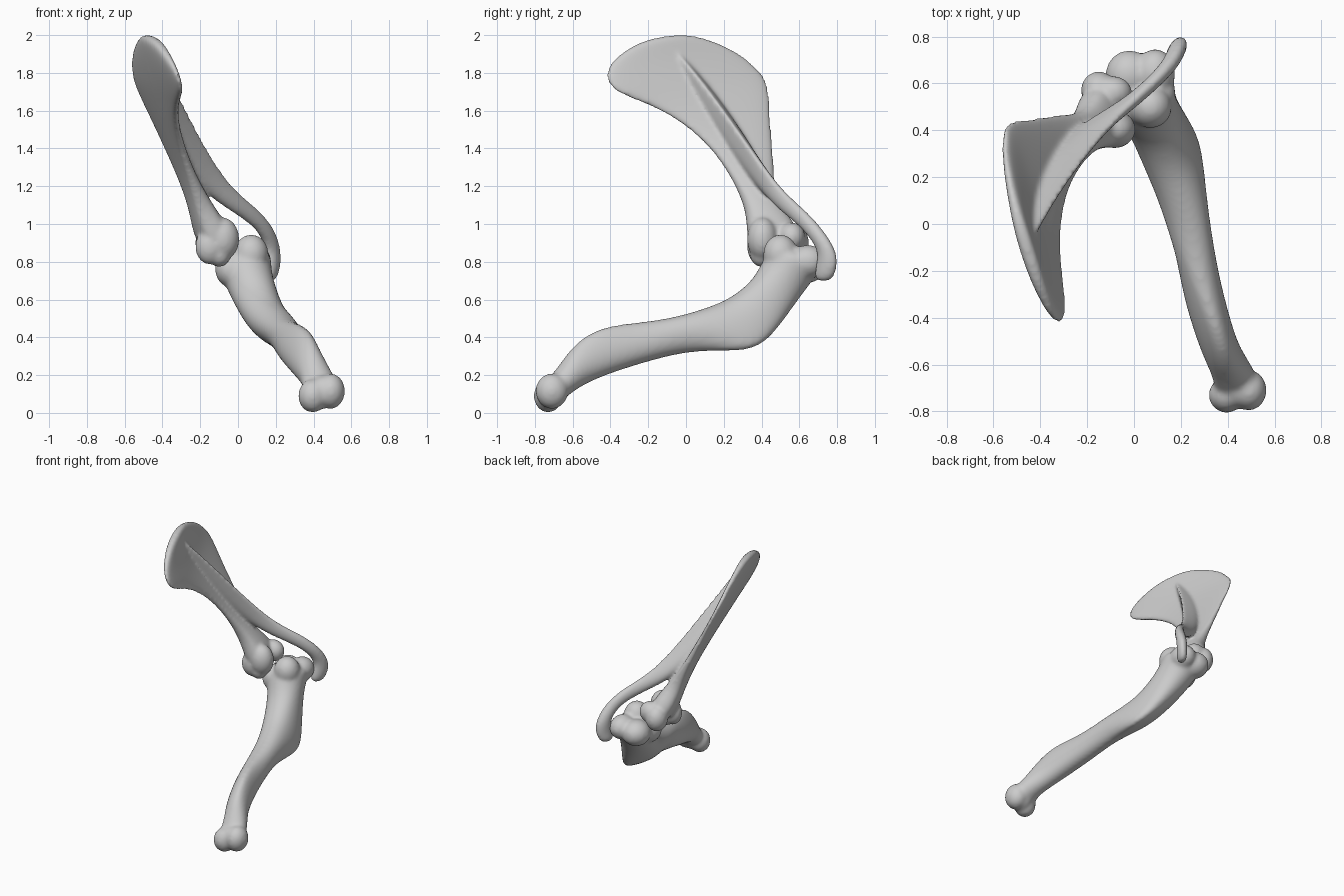
import bpy, bmesh
from math import sin, cos, tau, copysign
from mathutils import Vector, Matrix

SIDES = 16


def loft(bm, stations, power=1.0):
    """Skin rings; each station is (edge point a, edge point b, half width, taper)."""
    mids = [(Vector(s[0]) + Vector(s[1])) / 2 for s in stations]
    rings = []
    last = len(stations) - 1
    for i, (a, b, w, k) in enumerate(stations):
        half = (Vector(a) - Vector(b)) / 2
        tangent = mids[min(i + 1, last)] - mids[max(i - 1, 0)]
        side = tangent.cross(half).normalized() * w
        ring = []
        for j in range(SIDES):
            s, c = sin(tau * j / SIDES), cos(tau * j / SIDES)
            c = copysign(abs(c) ** power, c) if abs(c) > 1e-6 else 0
            ring.append(bm.verts.new(mids[i] + half * s + side * c * (1 - k * s)))
        rings.append(ring)
    for r, q in zip(rings, rings[1:]):
        for j in range(SIDES):
            n = (j + 1) % SIDES
            bm.faces.new((r[j], r[n], q[n], q[j]))
    bm.faces.new(rings[0][::-1])
    bm.faces.new(rings[-1])


def lump(bm, centre, radii):
    m = Matrix.Translation(centre) @ Matrix.Diagonal((*radii, 1))
    bmesh.ops.create_uvsphere(bm, u_segments=16, v_segments=10, radius=1.06, matrix=m)


def finish(bm, name, voxel, passes):
    """Fuse all the pieces of one bone into a single smooth surface."""
    bmesh.ops.recalc_face_normals(bm, faces=bm.faces)
    me = bpy.data.meshes.new(name)
    bm.to_mesh(me)
    bm.free()
    ob = bpy.data.objects.new(name, me)
    bpy.context.collection.objects.link(ob)
    ob.modifiers.new("round", 'SUBSURF').levels = 2
    ob.modifiers["round"].render_levels = 2
    fuse = ob.modifiers.new("fuse", 'REMESH')
    fuse.mode = 'VOXEL'
    fuse.voxel_size = voxel
    fuse.use_smooth_shade = True
    soft = ob.modifiers.new("soften", 'SMOOTH')
    soft.factor = 0.5
    soft.iterations = passes
    return ob


def on_blade(y, z):
    """Point on the tilted, slightly curled plane of the shoulder blade."""
    x = 0.463 - 0.245 * y - 0.516 * z
    return (x + 0.8 * max(0, z - 1.7) ** 2 + 0.07 * max(0, -y), y, z)


# Shoulder blade: plate from the joint neck up to the fan edge
bm = bmesh.new()
outline = [  # rear y, z, front y, z, half thickness
    (0.34, 0.86, 0.60, 0.90, 0.085), (0.32, 0.96, 0.58, 1.00, 0.085),
    (0.32, 1.08, 0.47, 1.11, 0.06), (0.24, 1.25, 0.47, 1.27, 0.036),
    (0.11, 1.43, 0.46, 1.45, 0.03), (-0.07, 1.57, 0.45, 1.60, 0.028),
    (-0.25, 1.65, 0.45, 1.73, 0.028), (-0.40, 1.70, 0.41, 1.81, 0.03),
    (-0.45, 1.79, 0.29, 1.91, 0.032), (-0.38, 1.89, 0.13, 1.98, 0.034),
    (-0.22, 1.98, -0.02, 2.01, 0.032)]
loft(bm, [(on_blade(a, b), on_blade(c, d), t, 0) for a, b, c, d, t in outline], 0.6)

# Raised spine that frees itself from the blade and ends in a hook
loft(bm, [
    ((-0.44, -0.09, 1.96), (-0.50, -0.09, 1.93), 0.025, 0.5),
    ((-0.345, 0.09, 1.75), (-0.46, 0.07, 1.70), 0.045, 0.75),
    ((-0.22, 0.27, 1.50), (-0.37, 0.25, 1.43), 0.05, 0.75),
    ((-0.09, 0.43, 1.27), (-0.23, 0.40, 1.20), 0.04, 0.5),
    ((0.01, 0.53, 1.155), (-0.06, 0.49, 1.08), 0.032, 0.1),
    ((0.11, 0.63, 1.075), (0.07, 0.59, 1.00), 0.032, 0),
    ((0.195, 0.72, 0.97), (0.13, 0.66, 0.93), 0.036, 0),
    ((0.22, 0.80, 0.85), (0.155, 0.71, 0.85), 0.038, 0),
    ((0.21, 0.80, 0.76), (0.155, 0.68, 0.75), 0.036, 0),
    ((0.18, 0.77, 0.69), (0.14, 0.68, 0.70), 0.032, 0)])

# Socket rim and front knob
lump(bm, (-0.085, 0.405, 0.92), (0.09, 0.08, 0.11))
lump(bm, (-0.15, 0.385, 0.88), (0.075, 0.06, 0.09))
lump(bm, (-0.10, 0.40, 0.84), (0.06, 0.06, 0.065))
lump(bm, (-0.09, 0.56, 0.93), (0.08, 0.07, 0.075))
lump(bm, (-0.15, 0.57, 0.90), (0.075, 0.08, 0.09))
finish(bm, "shoulder_blade", 0.011, 9)

# Upper arm bone: shaft (upper edge, lower edge, half width, taper)
bm = bmesh.new()
loft(bm, [
    ((0.03, 0.46, 0.90), (0.05, 0.73, 0.82), 0.14, 0),
    ((0.03, 0.40, 0.80), (0.05, 0.70, 0.73), 0.14, 0),
    ((0.05, 0.345, 0.68), (0.10, 0.61, 0.63), 0.125, -0.1),
    ((0.09, 0.225, 0.585), (0.22, 0.46, 0.40), 0.105, -0.4),
    ((0.14, 0.10, 0.535), (0.29, 0.34, 0.32), 0.095, -0.55),
    ((0.21, -0.06, 0.50), (0.26, 0.08, 0.34), 0.095, -0.2),
    ((0.30, -0.28, 0.48), (0.26, -0.19, 0.275), 0.085, 0.25),
    ((0.365, -0.47, 0.455), (0.31, -0.40, 0.21), 0.08, 0.35),
    ((0.40, -0.60, 0.36), (0.36, -0.53, 0.155), 0.08, 0.2),
    ((0.43, -0.675, 0.24), (0.42, -0.60, 0.11), 0.09, 0),
    ((0.44, -0.75, 0.17), (0.44, -0.67, 0.05), 0.105, 0)])

# Round head, shoulder knobs and elbow knuckles
lump(bm, (0.07, 0.50, 0.84), (0.09, 0.09, 0.10))
lump(bm, (0.09, 0.645, 0.80), (0.085, 0.10, 0.085))
lump(bm, (-0.02, 0.635, 0.78), (0.10, 0.105, 0.09))
lump(bm, (-0.04, 0.50, 0.76), (0.08, 0.09, 0.09))
lump(bm, (0.395, -0.73, 0.09), (0.075, 0.075, 0.085))
lump(bm, (0.445, -0.71, 0.11), (0.07, 0.078, 0.085))
lump(bm, (0.49, -0.71, 0.115), (0.075, 0.085, 0.09))
finish(bm, "upper_arm_bone", 0.012, 12)
